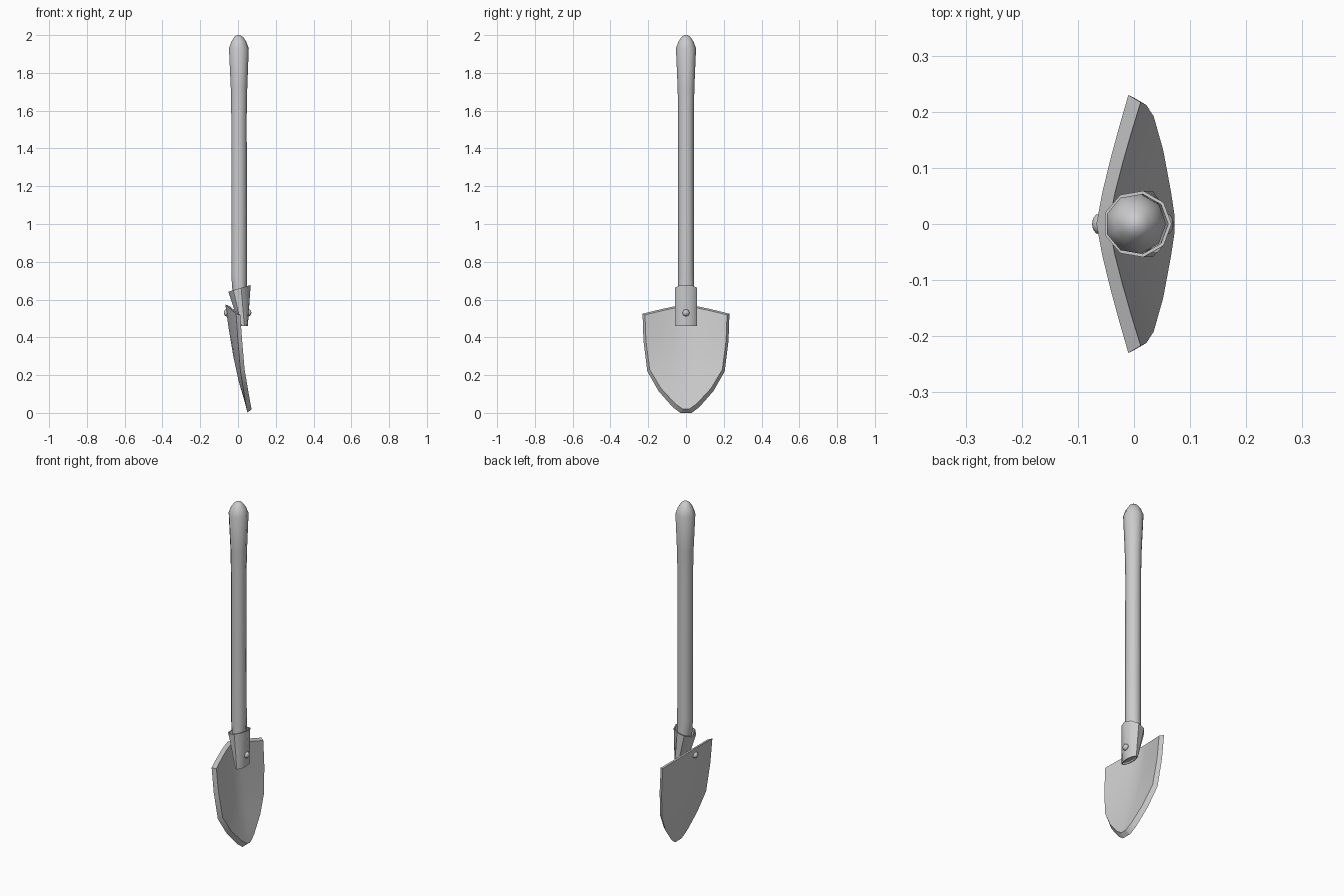
import bpy, bmesh
from math import cos, sin, pi, radians
from mathutils import Vector, Matrix

old = bpy.data.objects.get("Cube")
if old:
    bpy.data.objects.remove(old)

# one plain grey for the whole tool
grey = bpy.data.materials.new("plain_grey")
grey.use_nodes = True
grey.diffuse_color = (0.6, 0.6, 0.6, 1)
grey.node_tree.nodes["Principled BSDF"].inputs["Base Color"].default_value = grey.diffuse_color

SIDES = 9


def finish(name, bm, angle):
    bmesh.ops.recalc_face_normals(bm, faces=bm.faces)
    mesh = bpy.data.meshes.new(name)
    bm.to_mesh(mesh)
    bm.free()
    mesh.materials.append(grey)
    obj = bpy.data.objects.new(name, mesh)
    bpy.context.collection.objects.link(obj)
    bpy.ops.object.select_all(action="DESELECT")
    obj.select_set(True)
    bpy.context.view_layer.objects.active = obj
    bpy.ops.object.shade_smooth_by_angle(angle=radians(angle))
    return obj


def ring(bm, z, cx, rx, ry, slope=0):
    verts = []
    for i in range(SIDES):
        a = 2 * pi * i / SIDES
        x = cx + rx * cos(a)
        verts.append(bm.verts.new((x, ry * sin(a), z + slope * x)))
    return verts


def bridge(bm, a, b):
    n = len(a)
    for i in range(n):
        j = (i + 1) % n
        bm.faces.new((a[i], a[j], b[j], b[i]))


# handle: turned shaft, squeezed flat where it enters the socket
bm = bmesh.new()
profile = [(0.47, 0.029, 0.016, 0.05), (0.62, 0.008, 0.038, 0.045),
           (0.73, 0.005, 0.043, 0.042), (1.57, 0.004, 0.042, 0.042),
           (1.72, 0.004, 0.045, 0.045), (1.93, 0.003, 0.054, 0.054),
           (1.965, 0.003, 0.041, 0.041), (1.99, 0.003, 0.024, 0.024),
           (2.0, 0.003, 0.009, 0.009)]
rings = [ring(bm, *p) for p in profile]
for a, b in zip(rings, rings[1:]):
    bridge(bm, a, b)
bm.faces.new(rings[0])
bm.faces.new(rings[-1])
finish("handle", bm, 50)

# socket: slanted tube with a thin wall, flattened at the bottom
bm = bmesh.new()
WALL = 0.006
low, high = (0.46, 0.03, 0.022, 0.06), (0.657, 0.006, 0.061, 0.06, 0.3)
tube = [ring(bm, *low), ring(bm, *high)]
for z, cx, rx, ry, *slope in (high, low):
    tube.append(ring(bm, z, cx, rx - WALL, ry - WALL, *slope))
for i in range(4):
    bridge(bm, tube[i], tube[(i + 1) % 4])
finish("socket", bm, 45)

# blade: dished plate; rows give centre z, edge z, half width, centre x, edge x
rows = [(0.574, 0.525, 0.23, -0.067, -0.01), (0.45, 0.38, 0.225, -0.05, 0.0),
        (0.3, 0.22, 0.205, -0.025, 0.013), (0.17, 0.115, 0.145, 0.003, 0.03),
        (0.06, 0.03, 0.07, 0.035, 0.044), (0.0, 0.0, 0.03, 0.05, 0.05)]
COLS = 8
bm = bmesh.new()
back, front = [], []
for zc, ze, w, xc, xe in rows:
    b, f = [], []
    for i in range(COLS + 1):
        u = 2 * i / COLS - 1
        t = abs(u) ** 1.2
        x, z = xc + (xe - xc) * t, zc + (ze - zc) * t
        b.append(bm.verts.new((x, u * w, z)))
        f.append(bm.verts.new((x + 0.022, u * (w - 0.013), z * 0.95 + 0.02)))
    back.append(b)
    front.append(f)
for grid in (back, front):
    for r, s in zip(grid, grid[1:]):
        for i in range(COLS):
            bm.faces.new((r[i], r[i + 1], s[i + 1], s[i]))


def outline(grid):
    return (grid[0] + [r[-1] for r in grid[1:-1]] + grid[-1][::-1]
            + [r[0] for r in grid[-2:0:-1]])


bridge(bm, outline(back), outline(front))
finish("blade", bm, 35)

# rivet heads on both sides of the socket
for name, x in (("front_rivet", 0.057), ("back_rivet", -0.061)):
    bm = bmesh.new()
    place = Matrix.Translation((x, 0, 0.53)) @ Matrix.Diagonal((0.014, 0.019, 0.019, 1))
    place = place @ Matrix.Rotation(pi / 2, 4, "Y")
    bmesh.ops.create_uvsphere(bm, u_segments=8, v_segments=6, radius=1, matrix=place)
    finish(name, bm, 50)
